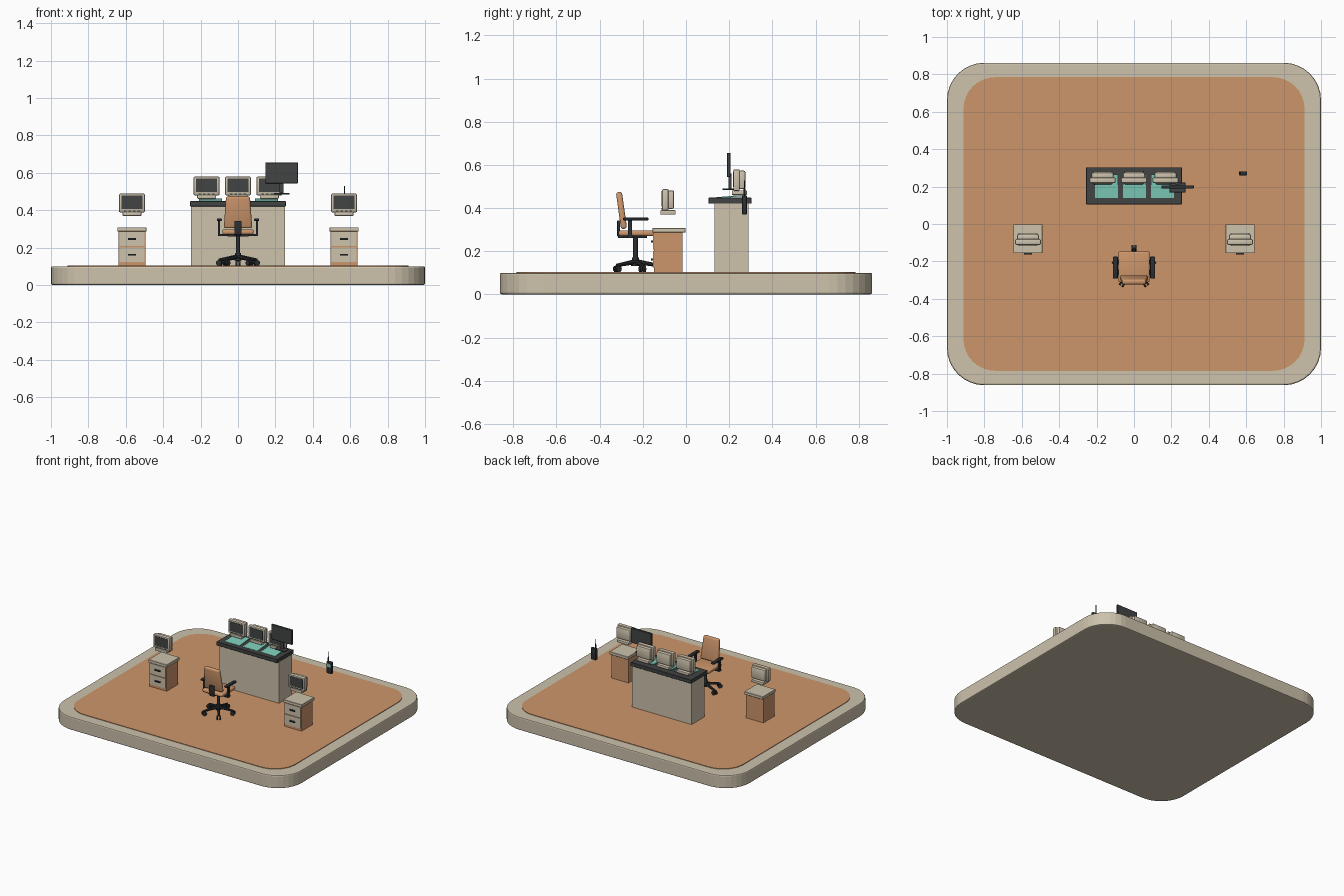
import bpy, bmesh, math
from mathutils import Matrix, Vector

if "Cube" in bpy.data.objects:
    bpy.data.objects.remove(bpy.data.objects["Cube"])


def mat(name, r, g, b):
    m = bpy.data.materials.new(name)
    lin = [((c / 255 + 0.055) / 1.055) ** 2.4 for c in (r, g, b)]
    m.diffuse_color = (*lin, 1)
    m.use_nodes = True
    m.node_tree.nodes["Principled BSDF"].inputs["Base Color"].default_value = m.diffuse_color
    return m


BEIGE = mat("warm beige", 205, 194, 172)
ORANGE = mat("terracotta", 205, 150, 107)
CHARCOAL = mat("charcoal", 66, 67, 68)
BLACK = mat("black", 44, 47, 49)
MINT = mat("mint", 126, 205, 186)


def finish(name, bm, material, smooth=False):
    bmesh.ops.recalc_face_normals(bm, faces=bm.faces)
    me = bpy.data.meshes.new(name)
    bm.to_mesh(me)
    bm.free()
    ob = bpy.data.objects.new(name, me)
    bpy.context.collection.objects.link(ob)
    me.materials.append(material)
    if smooth:
        bpy.context.view_layer.objects.active = ob
        ob.select_set(True)
        bpy.ops.object.shade_smooth_by_angle(angle=math.radians(35))
        ob.select_set(False)
    return ob


def box(name, x, y, z, material, bevel=0.0, tilt=0.0, taper=1.0, seg=2):
    """Box from (min, max) ranges; tilt is about x, taper narrows the top in x."""
    size = Vector((x[1] - x[0], y[1] - y[0], z[1] - z[0]))
    mid = Vector((sum(x) / 2, sum(y) / 2, sum(z) / 2))
    bm = bmesh.new()
    bmesh.ops.create_cube(bm, size=1)
    for v in bm.verts:
        v.co = Vector(a * b for a, b in zip(v.co, size))
        if v.co.z > 0:
            v.co.x *= taper
    if bevel:
        bmesh.ops.bevel(bm, geom=bm.edges[:], offset=bevel, segments=seg, profile=0.5, affect='EDGES')
    bm.transform(Matrix.Translation(mid) @ Matrix.Rotation(tilt, 4, 'X'))
    return finish(name, bm, material, bool(bevel))


def rod(name, a, b, r1, r2, material, sides=12):
    a, b = Vector(a), Vector(b)
    bm = bmesh.new()
    bmesh.ops.create_cone(bm, cap_ends=True, segments=sides, radius1=r1, radius2=r2, depth=(b - a).length)
    rot = (b - a).to_track_quat('Z', 'Y').to_matrix().to_4x4()
    bm.transform(Matrix.Translation((a + b) / 2) @ rot)
    return finish(name, bm, material, True)


def slab(name, hx, hy, r, z0, z1, material, bevel):
    """Rounded rectangle slab with softened rims."""
    bm = bmesh.new()
    pts = []
    for q, (sx, sy) in enumerate([(1, 1), (-1, 1), (-1, -1), (1, -1)]):
        for i in range(9):
            t = math.pi / 2 * (q + i / 8)
            pts.append((sx * (hx - r) + r * math.cos(t), sy * (hy - r) + r * math.sin(t), z0))
    face = bm.faces.new([bm.verts.new(p) for p in pts])
    ext = bmesh.ops.extrude_face_region(bm, geom=[face])
    for v in ext['geom']:
        if isinstance(v, bmesh.types.BMVert):
            v.co.z = z1
    if bevel:
        rims = [e for e in bm.edges if abs(e.verts[0].co.z - e.verts[1].co.z) < 1e-6]
        bmesh.ops.bevel(bm, geom=rims, offset=bevel, segments=2, profile=0.5, affect='EDGES')
    return finish(name, bm, material)


# Platform and carpet
slab("platform", 1.0, 0.862, 0.2, 0, 0.1, BEIGE, 0.008)
slab("carpet", 0.912, 0.785, 0.17, 0.095, 0.104, ORANGE, 0)

# Console desk
box("desk_body", (-0.25, 0.25), (0.133, 0.29), (0.1, 0.422), BEIGE)
box("desk_top", (-0.256, 0.256), (0.105, 0.303), (0.42, 0.448), CHARCOAL, 0.002, seg=1)


def monitor(name, cx, cy, z):
    """Bulky monitor: bezel, rear casing, screen, buttons and foot; z is the foot bottom."""
    f = cy - 0.028
    box(name + "_bezel", (cx - 0.069, cx + 0.069), (f, f + 0.03), (z + 0.018, z + 0.118), BEIGE, 0.006)
    box(name + "_casing", (cx - 0.059, cx + 0.059), (f + 0.025, f + 0.056), (z + 0.026, z + 0.112), BEIGE, 0.008)
    box(name + "_screen", (cx - 0.056, cx + 0.056), (f - 0.002, f + 0.003), (z + 0.036, z + 0.108), CHARCOAL)
    for i in range(4):
        x = cx - 0.036 + i * 0.024
        box(name + "_button", (x - 0.007, x + 0.007), (f - 0.002, f + 0.002), (z + 0.024, z + 0.029), CHARCOAL)
    box(name + "_foot", (cx - 0.05, cx + 0.05), (cy - 0.035, cy + 0.035), (z, z + 0.02), BEIGE, 0.003)


for i, cx in enumerate((-0.168, 0, 0.168)):
    monitor("desk_monitor", cx, 0.247, 0.461)
    # Mint touch panels, sloping gently up to the monitors
    px = -0.147 + i * 0.15
    box("touch_panel", (px - 0.062, px + 0.062), (0.14, 0.265), (0.4495, 0.4555), MINT, tilt=0.09)

# Flat screen at the right end of the desk
box("flat_screen", (0.146, 0.32), (0.19, 0.206), (0.543, 0.655), CHARCOAL, 0.002, seg=1)
box("flat_screen_neck", (0.222, 0.244), (0.196, 0.211), (0.487, 0.56), CHARCOAL)
box("flat_screen_foot", (0.19, 0.276), (0.168, 0.222), (0.483, 0.491), CHARCOAL, 0.002, seg=1)

# Side cabinets with monitors above them
for s in (-1, 1):
    cx = s * 0.567
    box("cabinet_body", (cx - 0.072, cx + 0.072), (-0.149, -0.016), (0.1, 0.288), ORANGE)
    box("cabinet_top", (cx - 0.078, cx + 0.078), (-0.156, -0.002), (0.286, 0.308), BEIGE, 0.002, seg=1)
    for z in (0.124, 0.208):
        box("drawer", (cx - 0.067, cx + 0.067), (-0.154, -0.145), (z, z + 0.076), BEIGE)
        box("drawer_handle", (cx - 0.022, cx + 0.022), (-0.163, -0.153), (z + 0.033, z + 0.042), BLACK)
    monitor("side_monitor", cx, -0.083, 0.37)

# Handheld radio
box("radio_body", (0.562, 0.604), (0.26, 0.282), (0.37, 0.457), BLACK, 0.003)
box("radio_display", (0.569, 0.597), (0.258, 0.262), (0.42, 0.444), MINT)
rod("radio_antenna", (0.569, 0.271, 0.45), (0.569, 0.271, 0.528), 0.004, 0.003, BLACK, 8)

# Office chair, facing the desk
CY = -0.234
box("seat", (-0.084, 0.084), (-0.312, -0.146), (0.27, 0.297), ORANGE, 0.01, seg=3)
box("seat_pan", (-0.055, 0.055), (-0.29, -0.18), (0.26, 0.272), BLACK)
box("backrest", (-0.076, 0.076), (-0.313, -0.285), (0.303, 0.475), ORANGE, 0.011, tilt=0.14, taper=0.84, seg=3)
box("back_bracket", (-0.02, 0.02), (-0.319, -0.306), (0.268, 0.342), BLACK, 0.003)
box("back_bracket_arm", (-0.018, 0.018), (-0.315, -0.22), (0.262, 0.272), BLACK)
rod("gas_lift", (0, CY, 0.15), (0, CY, 0.265), 0.011, 0.011, BLACK)
rod("base_hub", (0, CY, 0.132), (0, CY, 0.17), 0.02, 0.016, BLACK)
for s in (-1, 1):
    xs = sorted((s * 0.086, s * 0.113))
    box("armrest", xs, (-0.292, -0.174), (0.342, 0.356), BLACK, 0.005)
    ps = sorted((s * 0.095, s * 0.106))
    box("arm_post", ps, (-0.268, -0.25), (0.268, 0.345), BLACK)
    bs = sorted((s * 0.04, s * 0.108))
    box("arm_bracket", bs, (-0.274, -0.244), (0.262, 0.273), BLACK)
for k in range(5):
    a = math.pi / 2 + k * math.tau / 5
    d = Vector((math.cos(a), math.sin(a), 0))
    side = Vector((-d.y, d.x, 0))
    hub = Vector((0, CY, 0.152))
    tip = Vector((0, CY, 0.134)) + d * 0.106
    rod("base_leg", hub, tip, 0.012, 0.008, BLACK, 8)
    for s in (-1, 1):
        c = Vector((0, CY, 0.118)) + d * 0.104 + side * s * 0.009
        rod("caster_wheel", c - side * 0.005, c + side * 0.005, 0.0155, 0.0155, BLACK)
